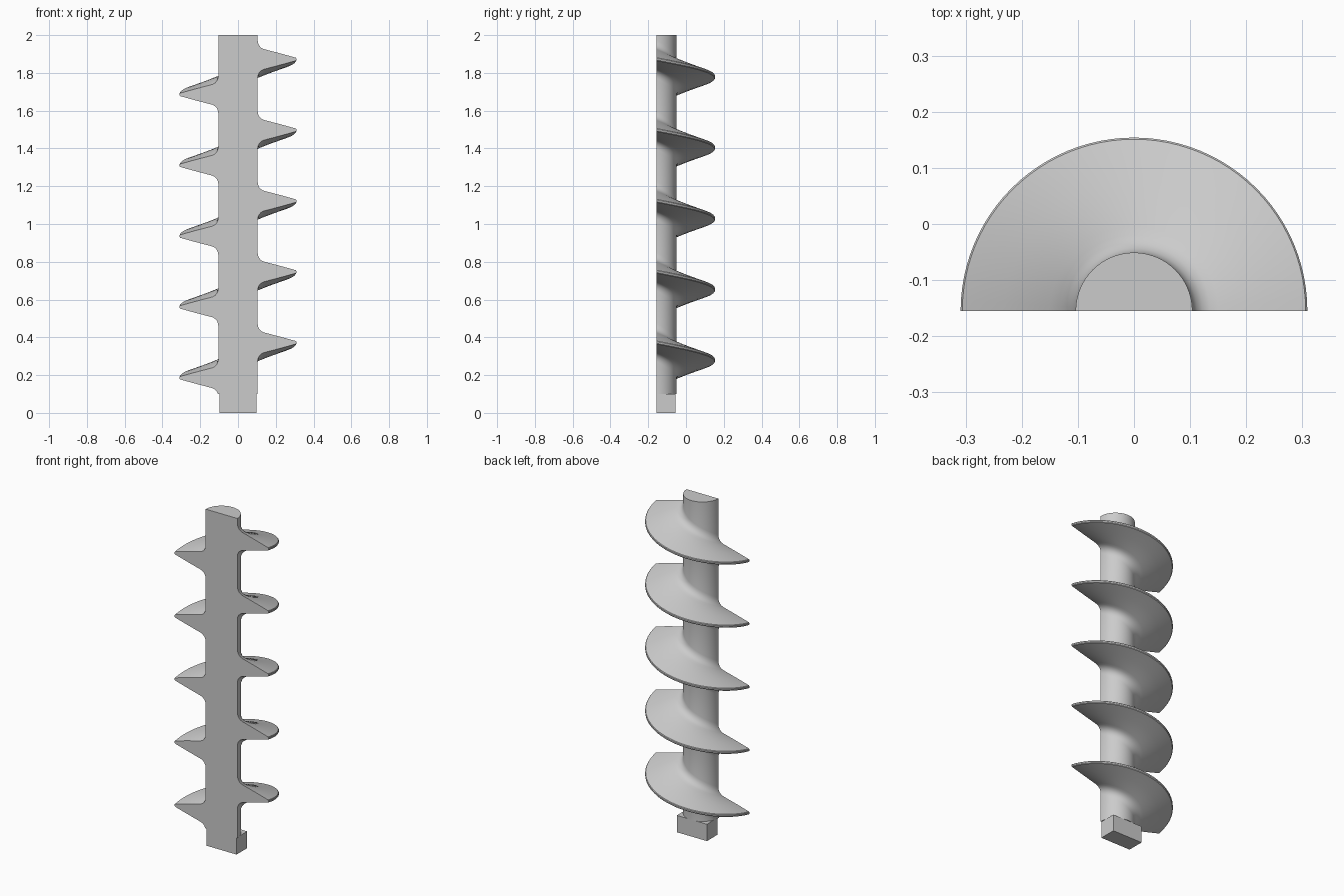
import bpy, bmesh, math

cube = bpy.data.objects.get("Cube")
if cube:
    bpy.data.objects.remove(cube, do_unlink=True)

CUT_Y = -0.155      # plane of the flat cut face
CORE_R = 0.104
PITCH = 0.375
TURNS = 5
FIRST_Z = 0.185     # flight centre at the left end of the first half turn
BASE_Z, TOP_Z = 0.1, 2.0
STEPS = 48

steel = bpy.data.materials.new("light grey")
steel.use_nodes = True
grey = (0.6, 0.6, 0.6, 1)
steel.diffuse_color = grey
steel.node_tree.nodes["Principled BSDF"].inputs["Base Color"].default_value = grey


def add_object(name, bm):
    bmesh.ops.recalc_face_normals(bm, faces=bm.faces[:])
    mesh = bpy.data.meshes.new(name)
    bm.to_mesh(mesh)
    bm.free()
    mesh.materials.append(steel)
    obj = bpy.data.objects.new(name, mesh)
    bpy.context.collection.objects.link(obj)
    return obj


# Flight cross-section: radius and half thickness, filleted root to thin rim
half = [(CORE_R, 0.1), (0.106, 0.086), (0.112, 0.072), (0.122, 0.061),
        (0.135, 0.054), (0.15, 0.05), (0.23, 0.029), (0.306, 0.008), (0.309, 0.004)]
section = [(r, -t) for r, t in half] + [(r, t) for r, t in reversed(half)]


def outline(turn):
    """Full-height silhouette of core and flights at one angle."""
    points = [(CORE_R, BASE_Z)]
    for k in range(TURNS):
        centre = FIRST_Z + PITCH * (k + turn)
        points += [(r, max(BASE_Z, centre + t)) for r, t in section]
    return points + [(CORE_R, TOP_Z)]


# Screw: outline swept round the back from left-hand to right-hand cut edge
bm = bmesh.new()
rows = []
for i in range(STEPS + 1):
    angle = math.pi * (1 - i / STEPS)
    c, s = math.cos(angle), math.sin(angle)
    rows.append([bm.verts.new((r * c, CUT_Y + r * s, z))
                 for r, z in outline(0.5 * i / STEPS)])
for a, b in zip(rows, rows[1:]):
    for j in range(len(a) - 1):
        bm.faces.new((a[j], b[j], b[j + 1], a[j + 1]))

# Flat cut face and the two ends
bm.faces.new(rows[0] + rows[-1][::-1])
bm.faces.new([row[0] for row in rows])
bm.faces.new([row[-1] for row in rows])
bmesh.ops.remove_doubles(bm, verts=bm.verts[:], dist=0.0001)
screw = add_object("screw_shaft_and_flights", bm)
bpy.ops.object.select_all(action="DESELECT")
screw.select_set(True)
bpy.context.view_layer.objects.active = screw
bpy.ops.object.shade_smooth_by_angle(angle=math.radians(30))

# Half of the square drive end
bm = bmesh.new()
bmesh.ops.create_cube(bm, size=1)
for v in bm.verts:
    v.co = (v.co.x * 0.198, CUT_Y + (v.co.y + 0.5) * 0.1, (v.co.z + 0.5) * BASE_Z)
add_object("square_drive_end", bm)
